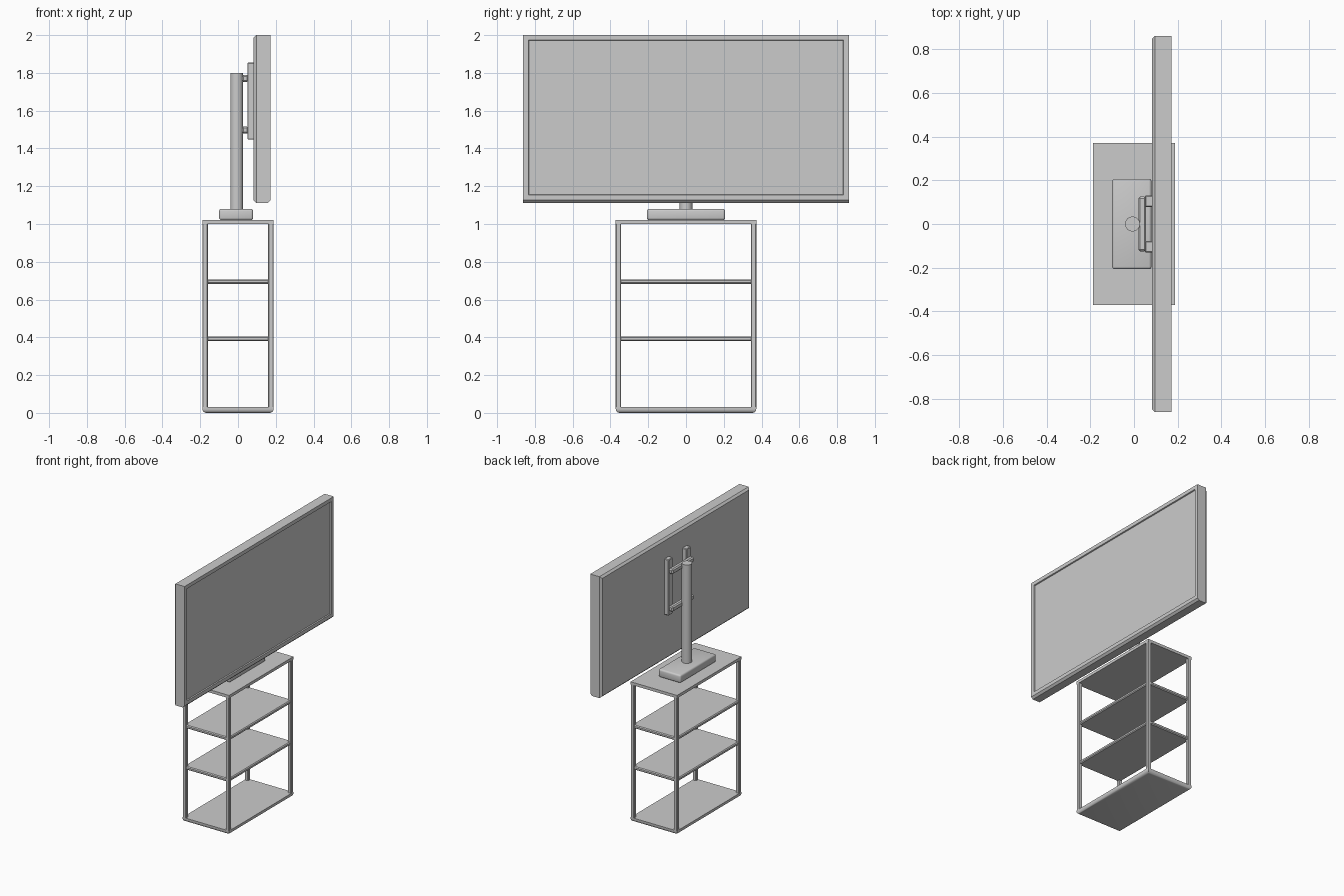
import bpy, bmesh

cube = bpy.data.objects.get("Cube")
if cube:
    bpy.data.objects.remove(cube, do_unlink=True)

grey = bpy.data.materials.new("light_grey")
grey.use_nodes = True
colour = (0.6, 0.6, 0.6, 1)
grey.diffuse_color = colour
grey.node_tree.nodes["Principled BSDF"].inputs["Base Color"].default_value = colour


def finish(name, bm):
    mesh = bpy.data.meshes.new(name)
    bm.to_mesh(mesh)
    bm.free()
    mesh.materials.append(grey)
    ob = bpy.data.objects.new(name, mesh)
    bpy.context.scene.collection.objects.link(ob)
    return ob


def box(name, xs, ys, zs, bevel=0, segments=1, pick=None):
    """Box between two limits per axis; pick chooses the edges to bevel."""
    bm = bmesh.new()
    bmesh.ops.create_cube(bm, size=1)
    for v in bm.verts:
        for i, (lo, hi) in enumerate((xs, ys, zs)):
            v.co[i] = hi if v.co[i] > 0 else lo
    if bevel:
        edges = [e for e in bm.edges if pick is None or pick(e)]
        bmesh.ops.bevel(bm, geom=edges, offset=bevel, segments=segments,
                        profile=0.5, affect='EDGES')
    return finish(name, bm)


def smooth(ob):
    bpy.ops.object.select_all(action='DESELECT')
    ob.select_set(True)
    bpy.context.view_layer.objects.active = ob
    bpy.ops.object.shade_smooth_by_angle(angle=0.6)


W, D, T = 0.188, 0.372, 0.028   # rack half sizes and bar thickness

# Rack: top slab, rounded bottom tray, four posts
box("rack_top", (-W, W), (-D, D), (1.0, 1.021))
tray = box("rack_bottom", (-W, W), (-D, D), (0, 0.03), 0.02, 4,
           lambda e: all(v.co.z < 0.01 for v in e.verts))
smooth(tray)
for sx, side in ((-1, "back"), (1, "front")):
    for sy, end in ((-1, "right"), (1, "left")):
        box(f"post_{side}_{end}",
            sorted((sx * W, sx * (W - T))), sorted((sy * D, sy * (D - T))),
            (0.02, 1.005), 0.004)

# Shelves, with chamfered edges, between the posts
for name, z in (("lower_shelf", 0.381), ("upper_shelf", 0.683)):
    box(name, (-W + 0.006, W - 0.006), (-D + 0.006, D - 0.006),
        (z, z + 0.024), 0.006)

# Screen stand: foot and round pole
smooth(box("stand_foot", (-0.1, 0.08), (-0.207, 0.207), (1.021, 1.08), 0.012, 3))
bm = bmesh.new()
bmesh.ops.create_cone(bm, cap_ends=True, segments=32, radius1=0.034,
                      radius2=0.034, depth=0.74)
bmesh.ops.translate(bm, verts=bm.verts, vec=(-0.007, 0, 1.43))
smooth(finish("stand_pole", bm))

# Wall-style bracket: two uprights and two crossbars
for sy, end in ((-1, "right"), (1, "left")):
    box(f"bracket_upright_{end}", (0.05, 0.09),
        sorted((sy * 0.078, sy * 0.13)), (1.447, 1.855), 0.004)
for name, z in (("bracket_bar_lower", 1.478), ("bracket_bar_upper", 1.752)):
    box(name, (0.02, 0.055), (-0.125, 0.125), (z, z + 0.038), 0.008)

# Screen body: chamfered back and bottom lip, inset display on the front
BACK, FRONT, HALF, LOW, HIGH = 0.083, 0.171, 0.862, 1.112, 2.0
body = box("screen_body", (BACK, FRONT), (-HALF, HALF), (LOW, HIGH), 0.014, 1,
           lambda e: all(v.co.x < 0.1 for v in e.verts)
           or all(v.co.x > 0.1 and v.co.z < 1.2 for v in e.verts))
bm = bmesh.new()
bm.from_mesh(body.data)
front = max(bm.faces, key=lambda f: f.normal.x * f.calc_center_median().x * f.calc_area())
bmesh.ops.inset_region(bm, faces=[front], thickness=0.038)
# Sloped rim of the recess, then the flat display
bmesh.ops.inset_region(bm, faces=[front], thickness=0.004, depth=-0.008)
bm.to_mesh(body.data)
bm.free()
